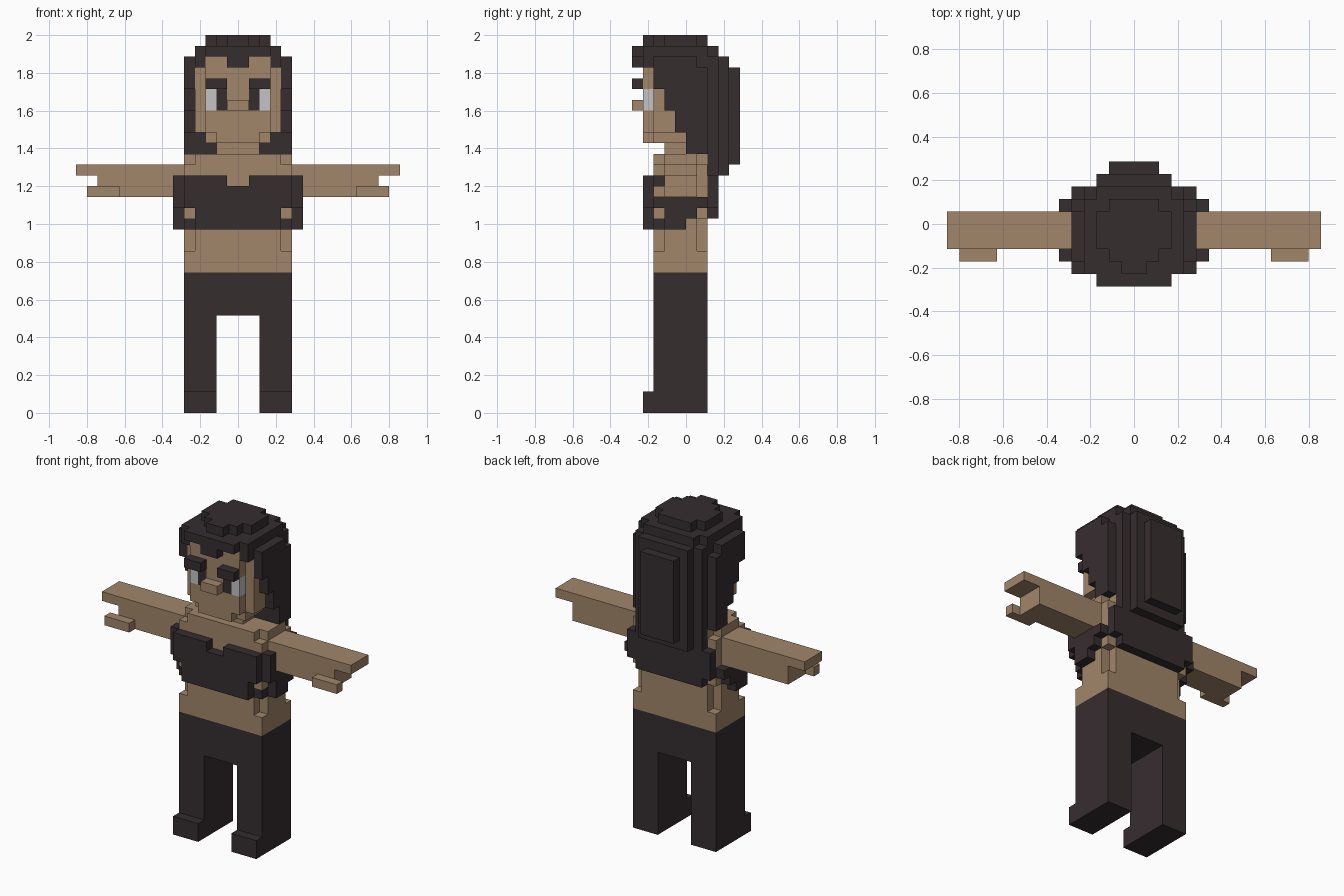
import bpy, bmesh, math

cube = bpy.data.objects.get("Cube")
if cube:
    bpy.data.objects.remove(cube, do_unlink=True)

U = 2 / 35          # size of one block
taken = set()       # cells already used by earlier parts


def material(name, rgb):
    lin = [((c / 255 + 0.055) / 1.055) ** 2.4 for c in rgb] + [1]
    m = bpy.data.materials.new(name)
    m.use_nodes = True
    m.diffuse_color = lin
    bsdf = m.node_tree.nodes["Principled BSDF"]
    bsdf.inputs["Base Color"].default_value = lin
    bsdf.inputs["Roughness"].default_value = 0.9
    return m


skin = material("tan skin", (161, 134, 106))
dark = material("dark brown", (54, 45, 47))
white = material("eye white", (196, 196, 196))


def cells(boxes):
    """All cells inside the boxes (x0, x1, y0, y1, z0, z1), mirrored across x."""
    out = set()
    for x0, x1, y0, y1, z0, z1 in boxes:
        for x in range(x0, x1):
            for y in range(y0, y1):
                for z in range(z0, z1):
                    out.update({(x, y, z), (-1 - x, y, z)})
    return out


def part(name, mat, boxes, cut=()):
    """Fuse mirrored boxes into one blocky shell, leaving out cells used before."""
    solid = cells(boxes) - cells(cut) - taken
    taken.update(solid)
    bm = bmesh.new()
    verts = {}

    def vert(p):
        if p not in verts:
            verts[p] = bm.verts.new([c * U for c in p])
        return verts[p]

    for c in sorted(solid):
        for axis in range(3):
            for side in (0, 1):
                n = list(c)
                n[axis] += 2 * side - 1
                if tuple(n) in solid:
                    continue
                a, b = (axis + 1) % 3, (axis + 2) % 3
                ring = []
                for da, db in ((0, 0), (1, 0), (1, 1), (0, 1)):
                    p = list(c)
                    p[axis] += side
                    p[a] += da
                    p[b] += db
                    ring.append(vert(tuple(p)))
                bm.faces.new(ring if side else ring[::-1])
    # merge flat neighbours into clean large faces
    bmesh.ops.dissolve_limit(bm, angle_limit=0.01, verts=bm.verts[:], edges=bm.edges[:])
    mesh = bpy.data.meshes.new(name)
    bm.to_mesh(mesh)
    bm.free()
    mesh.materials.append(mat)
    bpy.context.collection.objects.link(bpy.data.objects.new(name, mesh))


# legs, hips and shoes
part("trousers", dark, [(2, 5, -3, 2, 0, 9), (0, 5, -3, 2, 9, 13)])
part("shoes", dark, [(2, 5, -4, -3, 0, 2)])

# arms with outstretched fingers and a thumb
part("arms", skin, [(5, 13, -2, 1, 20, 23), (13, 15, -2, 1, 22, 23)])
part("thumbs", skin, [(11, 14, -3, -2, 20, 21)])

# torso, notched at the waist corners and shoulders
part("torso", skin,
     [(0, 5, -3, 2, 13, 24)],
     cut=[(4, 5, y, y + 1, z0, z1) for y in (-3, 1) for z0, z1 in ((15, 18), (23, 24))])

# cropped top wrapped round the chest
part("cropped_top", dark,
     [(0, 4, -4, -3, 17, 22), (4, 5, -4, -3, 19, 22),      # front panel
      (4, 5, -3, -2, 17, 19),                              # lower front corners
      (5, 6, -2, 0, 17, 20), (5, 6, 0, 1, 18, 20),         # sides
      (5, 6, -3, -2, 19, 22), (5, 6, 1, 2, 19, 20),        # corner posts
      (4, 5, 1, 2, 18, 20),
      (0, 4, 2, 3, 18, 23), (4, 5, 2, 3, 19, 22)],         # back panel
     cut=[(0, 1, -4, -3, 21, 22)])

# eyes, brows and nose
part("eye_whites", white, [(2, 3, -4, -3, 28, 30)])
part("pupils", dark, [(1, 2, -4, -3, 28, 30)])
part("eyebrows", dark, [(1, 3, -5, -4, 30, 31)])
part("nose", skin, [(0, 1, -5, -4, 28, 29)])

# head and neck
part("head", skin,
     [(0, 4, -3, 0, 26, 32),       # skull
      (0, 3, -4, -3, 26, 32),      # face
      (1, 3, -4, -3, 32, 33),      # forehead beside the fringe
      (0, 3, -3, 0, 25, 26), (0, 2, -4, -3, 25, 26)])      # jaw
part("neck", skin, [(0, 2, -2, 1, 24, 25)])

# hair: stepped crown, fringe, side locks receding downwards, layered back
part("hair_crown", dark,
     [(0, 3, -2, 1, 34, 35), (0, 2, -3, 2, 34, 35), (0, 1, -4, -3, 34, 35),
      (0, 4, -4, 2, 33, 34), (0, 3, -5, 3, 33, 34),
      (0, 4, -3, 3, 32, 33), (3, 4, -4, -3, 32, 33), (4, 5, -3, 1, 32, 33)])
part("hair_fringe", dark, [(0, 1, -5, -3, 32, 33)])
part("hair_side_locks", dark,
     [(4, 5, front, 2, low, high) for front, low, high in
      ((-3, 30, 32), (-2, 28, 30), (-1, 26, 28), (0, 24, 26))])
part("hair_back", dark,
     [(0, 4, 0, 3, 24, 32), (0, 4, 2, 3, 22, 24),
      (0, 3, 3, 4, 22, 33), (0, 2, 4, 5, 23, 32)])
